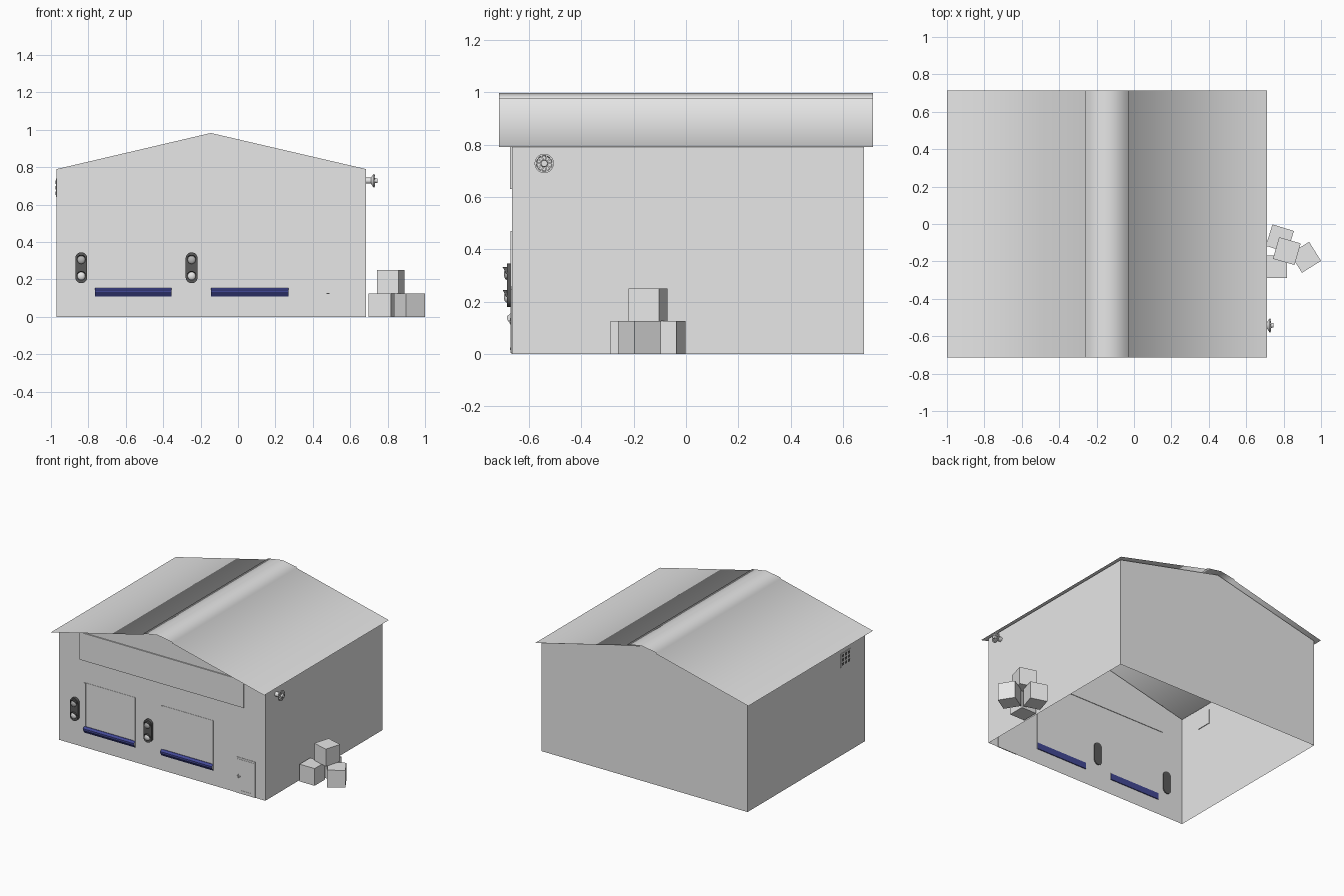
import bpy, bmesh, math
from mathutils import Matrix, Vector

if "Cube" in bpy.data.objects:
    bpy.data.objects.remove(bpy.data.objects["Cube"])


def material(name, rgb):
    m = bpy.data.materials.new(name)
    m.diffuse_color = (*rgb, 1)
    m.use_nodes = True
    m.node_tree.nodes["Principled BSDF"].inputs["Base Color"].default_value = m.diffuse_color
    return m


GREY = material("light_grey", (0.8, 0.8, 0.8))
BLUE = material("bumper_blue", (0.055, 0.065, 0.3))
DARK = material("dark_grey", (0.1, 0.1, 0.1))
LENS = material("lens_grey", (0.45, 0.45, 0.45))


def finish(name, bm, *mats, fix=True, smooth=None):
    if fix:
        bmesh.ops.recalc_face_normals(bm, faces=bm.faces)
    me = bpy.data.meshes.new(name)
    bm.to_mesh(me)
    bm.free()
    ob = bpy.data.objects.new(name, me)
    bpy.context.collection.objects.link(ob)
    for m in mats:
        me.materials.append(m)
    if smooth:
        bpy.ops.object.select_all(action='DESELECT')
        ob.select_set(True)
        bpy.context.view_layer.objects.active = ob
        bpy.ops.object.shade_smooth_by_angle(angle=math.radians(smooth))
    return ob


def prism(name, pts, a, b, mat, axis='y', smooth=None):
    """Closed profile (u, z) extruded from a to b along x or y."""
    bm = bmesh.new()
    place = (lambda u, t, z: (u, t, z)) if axis == 'y' else (lambda u, t, z: (t, u, z))
    ends = [[bm.verts.new(place(u, t, z)) for u, z in pts] for t in (a, b)]
    bm.faces.new(ends[0])
    bm.faces.new(ends[1])
    n = len(pts)
    for i in range(n):
        j = (i + 1) % n
        bm.faces.new((ends[0][i], ends[0][j], ends[1][j], ends[1][i]))
    return finish(name, bm, mat, smooth=smooth)


def rect(u0, u1, z0, z1):
    return [(u0, z0), (u1, z0), (u1, z1), (u0, z1)]


def arc(cu, cz, r, a0, a1, n):
    return [(cu + r * math.cos(math.radians(a0 + (a1 - a0) * i / n)),
             cz + r * math.sin(math.radians(a0 + (a1 - a0) * i / n))) for i in range(n + 1)]


WALL = -0.665
RIDGE = -0.145

# Building shell: four thin walls, open below and under the roof
bm = bmesh.new()
gable = [(-0.97, 0), (0.685, 0), (0.685, 0.79), (RIDGE, 0.983), (-0.97, 0.79)]
front = [bm.verts.new((x, WALL, z)) for x, z in gable]
back = [bm.verts.new((x, 0.68, z)) for x, z in gable]
bm.faces.new(front)
bm.faces.new(back[::-1])
bm.faces.new((front[1], back[1], back[2], front[2]))
bm.faces.new((back[0], front[0], front[4], back[4]))
finish("walls", bm, GREY, fix=False)

# Roof sheet with a raised ridge cap
bm = bmesh.new()
half = [(0.855, 0.79), (0.115, 0.970), (0.115, 0.978)]
section = ([(RIDGE - d, z) for d, z in half] + [(RIDGE, 0.997)]
           + [(RIDGE + d, z) for d, z in reversed(half)])
rows = [(bm.verts.new((x, -0.714, z)), bm.verts.new((x, 0.714, z))) for x, z in section]
for (a, b), (c, d) in zip(rows, rows[1:]):
    bm.faces.new((a, c, d, b)).smooth = True
finish("roof", bm, GREY, fix=False)

# Sign board across the front
prism("sign_board", rect(-0.80, 0.515, 0.63, 0.829), WALL - 0.008, WALL + 0.004, GREY)

# Loading docks: shutter, side rails, blue bumper with grey ends
for i, (x0, x1) in enumerate([(-0.765, -0.355), (-0.145, 0.27)], 1):
    prism(f"dock_shutter_{i}", rect(x0, x1, 0.11, 0.47), WALL - 0.002, WALL + 0.004, GREY)
    for side, x in (("left", x0), ("right", x1 - 0.012)):
        prism(f"dock_rail_{side}_{i}", rect(x, x + 0.012, 0.15, 0.47),
              WALL - 0.006, WALL, GREY)
    bumper = prism(f"dock_bumper_{i}",
                   [(WALL + 0.005, 0.11), (WALL - 0.003, 0.108), (WALL - 0.02, 0.133),
                    (WALL - 0.02, 0.143), (WALL - 0.006, 0.155), (WALL + 0.005, 0.155)],
                   x0, x1, BLUE, axis='x')
    bumper.data.materials.append(GREY)
    for p in bumper.data.polygons:
        p.material_index = int(abs(p.normal.x) > 0.9)

# Signal lights beside the docks: capsule housing, two hooded lenses
for i, x in enumerate((-0.838, -0.248), 1):
    r = 0.032
    capsule = arc(x, 0.313, r, 0, 180, 12) + arc(x, 0.212, r, 180, 360, 12)
    prism(f"signal_housing_{i}", capsule, WALL - 0.02, WALL + 0.006, DARK, smooth=40)
    for part, z in (("upper", 0.305), ("lower", 0.218)):
        bm = bmesh.new()
        bmesh.ops.create_uvsphere(bm, u_segments=16, v_segments=8, radius=0.022,
                                  matrix=Matrix.Translation((x, WALL - 0.02, z))
                                  @ Matrix.Diagonal((1, 0.5, 1, 1)))
        finish(f"signal_lens_{part}_{i}", bm, GREY if part == "lower" else LENS, smooth=60)
        # hood slopes back towards its lower ends
        hood = prism(f"signal_hood_{part}_{i}",
                     arc(x, z, 0.027, 0, 180, 12) + arc(x, z, 0.023, 180, 0, 12),
                     WALL - 0.036, WALL - 0.018, DARK, smooth=40)
        for v in hood.data.vertices:
            if v.co.y < WALL - 0.03:
                v.co.y += 0.014 * (1 - (v.co.z - z) / 0.027)

# Side entrance: frame, leaf, lines and handle
prism("door_frame", rect(0.45, 0.605, 0.0, 0.26), WALL - 0.003, WALL + 0.003, GREY)
prism("door_leaf", rect(0.462, 0.593, 0.003, 0.248), WALL - 0.005, WALL, GREY)
prism("door_kick_plate", rect(0.485, 0.575, 0.015, 0.025), WALL - 0.007, WALL, GREY)
prism("door_handle_plate", rect(0.465, 0.473, 0.112, 0.138), WALL - 0.008, WALL, GREY)
prism("door_handle", rect(0.467, 0.49, 0.122, 0.128), WALL - 0.014, WALL - 0.004, GREY)

# Round wall siren on the right: turned profile (distance from wall, radius)
TURN = [(0, 0.016), (0.026, 0.016), (0.03, 0.022), (0.04, 0.037), (0.046, 0.037),
        (0.046, 0.031), (0.04, 0.028), (0.04, 0.014), (0.06, 0.012)]
CENTRE = Vector((0.685, -0.542, 0.728))
bm = bmesh.new()
rings = []
for d, r in TURN:
    rings.append([bm.verts.new(CENTRE + Vector((d, y, z)))
                  for y, z in arc(0, 0, r, 0, 345, 23)])
for a, b in zip(rings, rings[1:]):
    for k in range(24):
        bm.faces.new((a[k], a[(k + 1) % 24], b[(k + 1) % 24], b[k]))
bm.faces.new(rings[0])
bm.faces.new(rings[-1])
finish("siren", bm, GREY, smooth=35)
bm = bmesh.new()
for k in range(10):
    spin = Matrix.Translation(CENTRE) @ Matrix.Rotation(math.tau * k / 10, 4, 'X')
    bmesh.ops.create_cube(bm, size=1, matrix=spin @ Matrix.Translation((0.043, 0.022, 0))
                          @ Matrix.Diagonal((0.01, 0.02, 0.006, 1)))
finish("siren_spokes", bm, GREY)

# Wall vent on the left with a grid of openings
VY, VZ = -0.44, 0.69
prism("vent_plate", rect(VY - 0.056, VY + 0.056, VZ - 0.05, VZ + 0.05),
      -0.974, -0.965, GREY, axis='x')
for r in range(3):
    for c in range(3):
        y, z = VY + (c - 1) * 0.034, VZ + (r - 1) * 0.03
        prism(f"vent_slot_{r}_{c}", rect(y - 0.011, y + 0.011, z - 0.009, z + 0.009),
              -0.976, -0.973, DARK, axis='x')

# Stack of crates by the right wall
CRATES = [(0.757, -0.229, 0, 0), (0.78, -0.077, 0, -17), (0.917, -0.178, 0, 32),
          (0.817, -0.145, 1, -16)]
for i, (x, y, level, angle) in enumerate(CRATES, 1):
    bm = bmesh.new()
    bmesh.ops.create_cube(bm, size=1, matrix=Matrix.Translation((x, y, 0.0625 + 0.125 * level))
                          @ Matrix.Rotation(math.radians(angle), 4, 'Z')
                          @ Matrix.Diagonal((0.12, 0.12, 0.125, 1)))
    finish(f"crate_{i}", bm, GREY)
